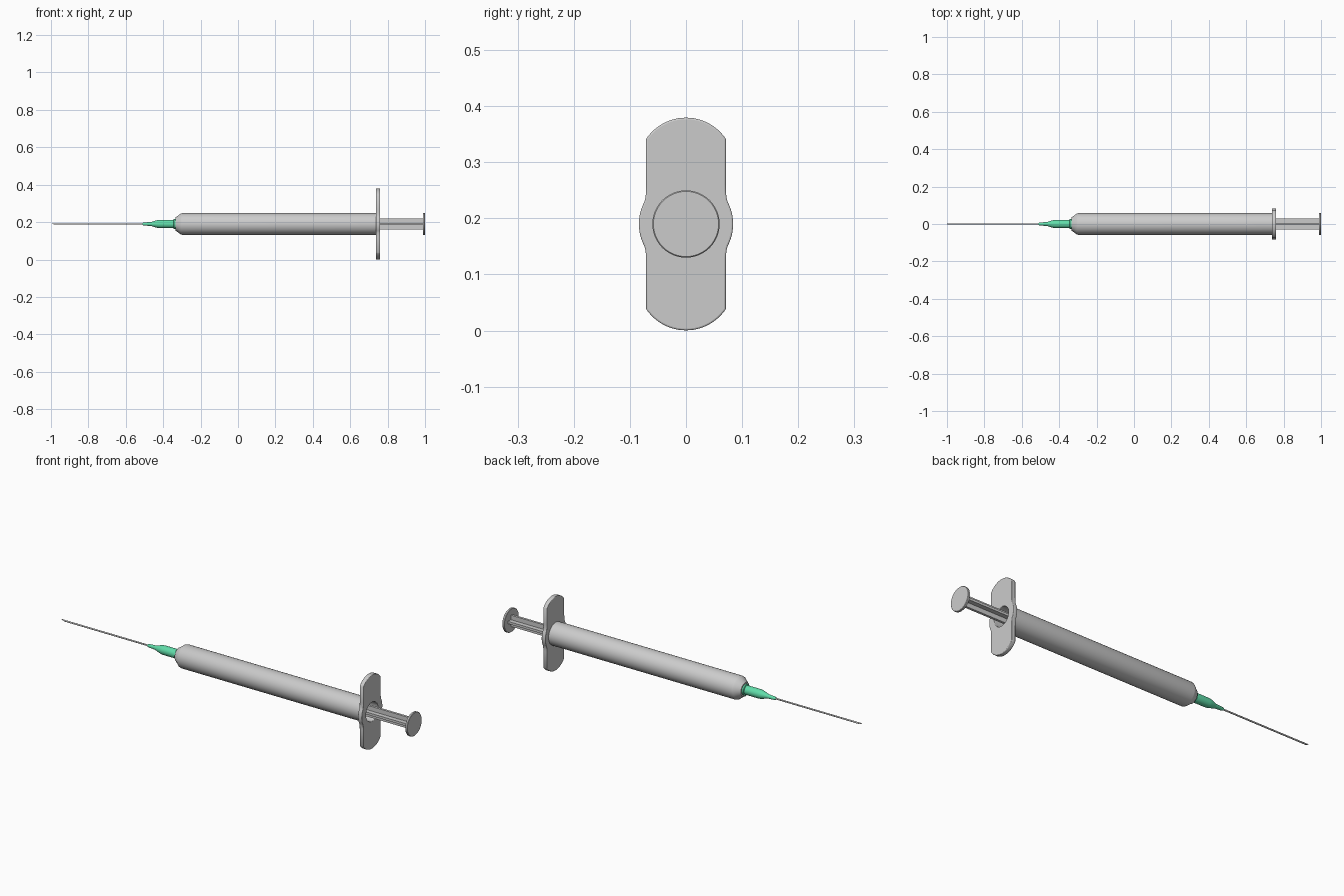
import bpy, bmesh, math

if "Cube" in bpy.data.objects:
    bpy.data.objects.remove(bpy.data.objects["Cube"])

AXIS_Z = 0.19
SIDES = 48


def finish(name, bm, angle=35, material=None):
    bmesh.ops.recalc_face_normals(bm, faces=bm.faces)
    mesh = bpy.data.meshes.new(name)
    bm.to_mesh(mesh)
    bm.free()
    ob = bpy.data.objects.new(name, mesh)
    bpy.context.collection.objects.link(ob)
    ob.location.z = AXIS_Z
    if material:
        mesh.materials.append(material)
    smooth(ob, angle)
    return ob


def smooth(ob, angle=35):
    bpy.ops.object.select_all(action='DESELECT')
    ob.select_set(True)
    bpy.context.view_layer.objects.active = ob
    bpy.ops.object.shade_smooth_by_angle(angle=math.radians(angle))


def lathe(name, profile, sides=SIDES, closed=False, material=None, angle=35):
    """Revolve (x, radius) points round the x axis."""
    bm = bmesh.new()
    rings = []
    for x, r in profile:
        if r == 0:
            rings.append([bm.verts.new((x, 0, 0))] * sides)
        else:
            rings.append([bm.verts.new((x, r * math.cos(2 * math.pi * i / sides),
                                        r * math.sin(2 * math.pi * i / sides)))
                          for i in range(sides)])
    pairs = list(zip(rings, rings[1:]))
    if closed:
        pairs.append((rings[-1], rings[0]))
    for a, b in pairs:
        for i in range(sides):
            j = (i + 1) % sides
            bm.faces.new(list(dict.fromkeys((a[i], a[j], b[j], b[i]))))
    return finish(name, bm, angle, material)


green = bpy.data.materials.new("green_plastic")
green.diffuse_color = (0.12, 0.72, 0.4, 1)
green.use_nodes = True
green.node_tree.nodes["Principled BSDF"].inputs["Base Color"].default_value = green.diffuse_color

# Barrel: hollow tube with shoulder and nozzle bore, open at the back
lathe("barrel", [(-0.40, 0.012), (-0.335, 0.014), (-0.335, 0.035), (-0.328, 0.039),
                 (-0.306, 0.056), (-0.298, 0.058), (0.745, 0.058), (0.745, 0.048),
                 (-0.295, 0.048), (-0.32, 0.03), (-0.322, 0.006), (-0.40, 0.006)],
      closed=True)

# Finger flange: rounded plate with central bulge and bore
def arc(cy, cz, r, a0, a1, n):
    return [(cy + r * math.cos(math.radians(a0 + (a1 - a0) * i / n)),
             cz + r * math.sin(math.radians(a0 + (a1 - a0) * i / n))) for i in range(n + 1)]

quarter = arc(0, 0, 0.084, 0, 28, 6) + [(0.0725, 0.046), (0.0712, 0.056), (0.071, 0.07)]
quarter += arc(0, 0.104, 0.0855, 33.9, 90, 12)
half = quarter + [(-y, z) for y, z in reversed(quarter[:-1])]
outline = half + [(y, -z) for y, z in reversed(half[1:-1])]
curve = bpy.data.curves.new("finger_flange", 'CURVE')
curve.dimensions = '2D'
curve.fill_mode = 'BOTH'
curve.extrude = 0.008
curve.bevel_depth = 0.003
curve.bevel_resolution = 2
curve.offset = -0.003
for pts in (outline, arc(0, 0, 0.048, 0, 352.5, 47)):
    sp = curve.splines.new('POLY')
    sp.points.add(len(pts) - 1)
    for p, (y, z) in zip(sp.points, pts):
        p.co = (y, z, 0, 1)
    sp.use_cyclic_u = True
flange = bpy.data.objects.new("finger_flange", curve)
bpy.context.collection.objects.link(flange)
flange.rotation_euler = (math.pi / 2, 0, math.pi / 2)
flange.location = (0.749, 0, AXIS_Z)
bpy.ops.object.select_all(action='DESELECT')
flange.select_set(True)
bpy.context.view_layer.objects.active = flange
bpy.ops.object.convert(target='MESH')
smooth(bpy.context.view_layer.objects.active)

# Plunger rod: cross-shaped section
W, T = 0.029, 0.006
section = []
for k in range(4):
    c, s = (1, 0, -1, 0)[k], (0, 1, 0, -1)[k]
    section += [(y * c - z * s, y * s + z * c) for y, z in ((W, -T), (W, T), (T, T))]
bm = bmesh.new()
face = bm.faces.new([bm.verts.new((-0.21, y, z)) for y, z in section])
ext = bmesh.ops.extrude_face_region(bm, geom=[face])
bmesh.ops.translate(bm, vec=(1.202, 0, 0),
                    verts=[v for v in ext["geom"] if isinstance(v, bmesh.types.BMVert)])
finish("plunger_rod", bm)

# Thumb disc
lathe("thumb_disc", [(0.988, 0), (0.988, 0.058), (0.990, 0.060), (0.998, 0.060),
                     (1.0, 0.058), (1.0, 0)])

# Plunger stopper, pushed close to the nozzle
lathe("plunger_stopper", [(-0.29, 0), (-0.265, 0.0465), (-0.25, 0.0475), (-0.245, 0.042),
                          (-0.22, 0.042), (-0.215, 0.0475), (-0.2, 0.0475), (-0.2, 0)])

# Green needle hub
lathe("needle_hub", [(-0.51, 0.003), (-0.51, 0.006), (-0.505, 0.008), (-0.465, 0.0105),
                     (-0.455, 0.014), (-0.43, 0.021), (-0.418, 0.0225), (-0.345, 0.0225),
                     (-0.343, 0.028), (-0.333, 0.028), (-0.333, 0.016), (-0.41, 0.014),
                     (-0.42, 0.003)], closed=True, material=green)

# Needle: fine tube with slanted tip, point on the upper side
needle = lathe("needle", [(-0.99, 0.004), (-0.42, 0.004), (-0.42, 0.0022), (-0.99, 0.0022)],
               sides=16, closed=True)
for v in needle.data.vertices:
    if v.co.x < -0.9:
        v.co.x -= 2.5 * v.co.z
